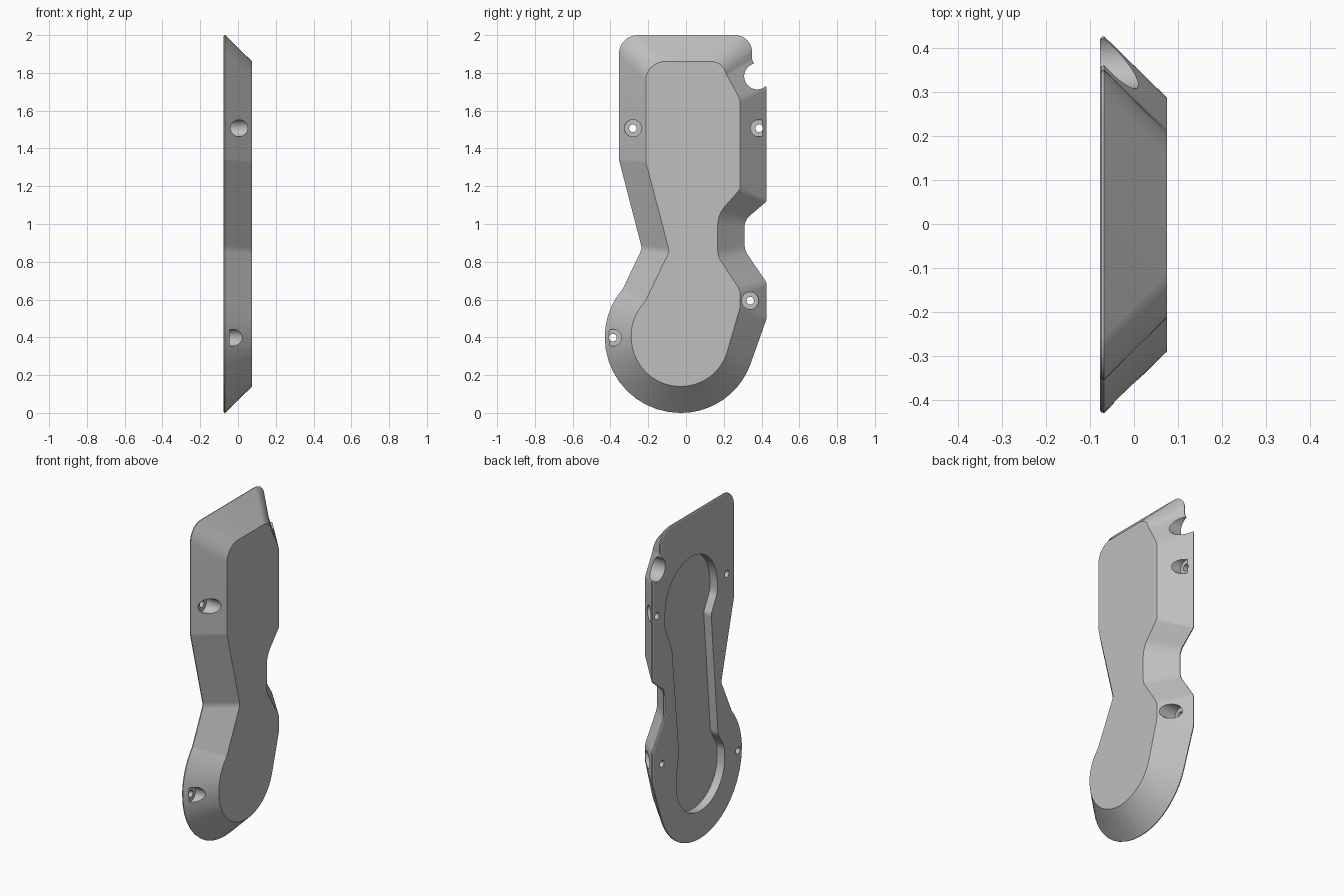
import bpy, bmesh, math
from mathutils import Vector

cube = bpy.data.objects.get("Cube")
if cube:
    bpy.data.objects.remove(cube, do_unlink=True)

grey = bpy.data.materials.new("light_grey")
grey.use_nodes = True
grey.diffuse_color = (0.52, 0.52, 0.52, 1)
grey.node_tree.nodes["Principled BSDF"].inputs["Base Color"].default_value = (0.52, 0.52, 0.52, 1)


def rounded(corners, steps=10):
    """Fillet every (y, z, radius) corner with the same number of points."""
    pts = []
    n = len(corners)
    for i, (y, z, r) in enumerate(corners):
        p = Vector((y, z))
        a = (Vector(corners[i - 1][:2]) - p).normalized()
        b = (Vector(corners[(i + 1) % n][:2]) - p).normalized()
        half = a.angle(b) / 2
        mid = (a + b).normalized()
        centre = p + mid * (r / math.sin(half))
        sweep = math.pi / 2 - half
        side = (a - mid * a.dot(mid)).normalized()
        for k in range(steps + 1):
            t = sweep * (1 - 2 * k / steps)
            pts.append(centre + r * (side * math.sin(t) - mid * math.cos(t)))
    return pts


def loft(name, rings):
    """Skin a closed solid through (x, outline) rings."""
    bm = bmesh.new()
    loops = [[bm.verts.new((x, p.x, p.y)) for p in pts] for x, pts in rings]
    n = len(loops[0])
    for lo, hi in zip(loops, loops[1:]):
        for i in range(n):
            j = (i + 1) % n
            bm.faces.new((lo[i], lo[j], hi[j], hi[i]))
    bm.faces.new(loops[0][::-1])
    bm.faces.new(loops[-1])
    bmesh.ops.remove_doubles(bm, verts=bm.verts, dist=0.0002)
    bmesh.ops.recalc_face_normals(bm, faces=bm.faces)
    mesh = bpy.data.meshes.new(name)
    bm.to_mesh(mesh)
    bm.free()
    mesh.materials.append(grey)
    obj = bpy.data.objects.new(name, mesh)
    bpy.context.collection.objects.link(obj)
    return obj


def disc(y, z, r, n=48):
    return [Vector((y + r * math.cos(2 * math.pi * k / n), z + r * math.sin(2 * math.pi * k / n)))
            for k in range(n)]


# Wide back outline and narrow front outline, corner for corner
wide = rounded([
    (-.355, 2.0, .1), (-.355, 1.34, .05), (-.233, .87, .05), (-.335, .655, .05),
    (-.43, .545, .39), (-.43, 0, .4), (.25, 0, .39), (.427, .5, .05),
    (.427, .69, .05), (.31, .862, .1), (.31, 1.02, .08), (.427, 1.12, .02),
    (.427, 1.72, .01), (.35, 1.87, .03), (.35, 2.0, .09)])
narrow = rounded([
    (-.213, 1.86, .1), (-.213, 1.33, .05), (-.088, .855, .05), (-.217, .588, .03),
    (-.29, .508, .255), (-.29, .14, .26), (.165, .14, .255), (.287, .56, .08),
    (.287, .65, .1), (.168, .83, .1), (.168, 1.05, .15), (.287, 1.185, .04),
    (.287, 1.66, .1), (.215, 1.79, .06), (.19, 1.86, .08)])

BACK, FRONT = -.077, .075


def between(t):
    return [a.lerp(b, t) for a, b in zip(wide, narrow)]


# Bevelled body with a softened back rim
body = loft("cover_body", [(BACK, between(.045)), (BACK + .003, between(.012)),
                           (BACK + .009, wide), (FRONT, narrow)])

# Cutters: back recess, cable notch, counterbored screw holes
recess = rounded([
    (-.19, 1.74, .25), (-.19, 1.43, .1), (-.13, 1.32, .06), (-.196, .57, .08),
    (-.26, .47, .1), (-.26, .17, .23), (.2, .17, .23), (.2, .47, .1),
    (.177, .6, .1), (.243, 1.25, .06), (.31, 1.4, .1), (.31, 1.74, .25)])
cutters = [loft("recess_cutter", [(-.2, recess), (BACK + .05, recess)])]
notch = disc(.377, 1.782, .069)
cutters.append(loft("notch_cutter", [(-.2, notch), (.2, notch)]))
for y, z in ((-.281, 1.507), (.387, 1.507), (.34, .594), (-.387, .398)):
    for name, r, start in (("bore_cutter", .045, -.045), ("screw_cutter", .02, -.2)):
        ring = disc(y, z, r)
        cutters.append(loft(name, [(start, ring), (.2, ring)]))

bpy.ops.object.select_all(action='DESELECT')
bpy.context.view_layer.objects.active = body
body.select_set(True)
for cutter in cutters:
    cutter.hide_render = True
    mod = body.modifiers.new("cut", 'BOOLEAN')
    mod.operation = 'DIFFERENCE'
    mod.solver = 'EXACT'
    mod.object = cutter
    bpy.ops.object.modifier_apply(modifier=mod.name)
    bpy.data.objects.remove(cutter, do_unlink=True)

bpy.ops.object.shade_smooth_by_angle(angle=math.radians(25))
